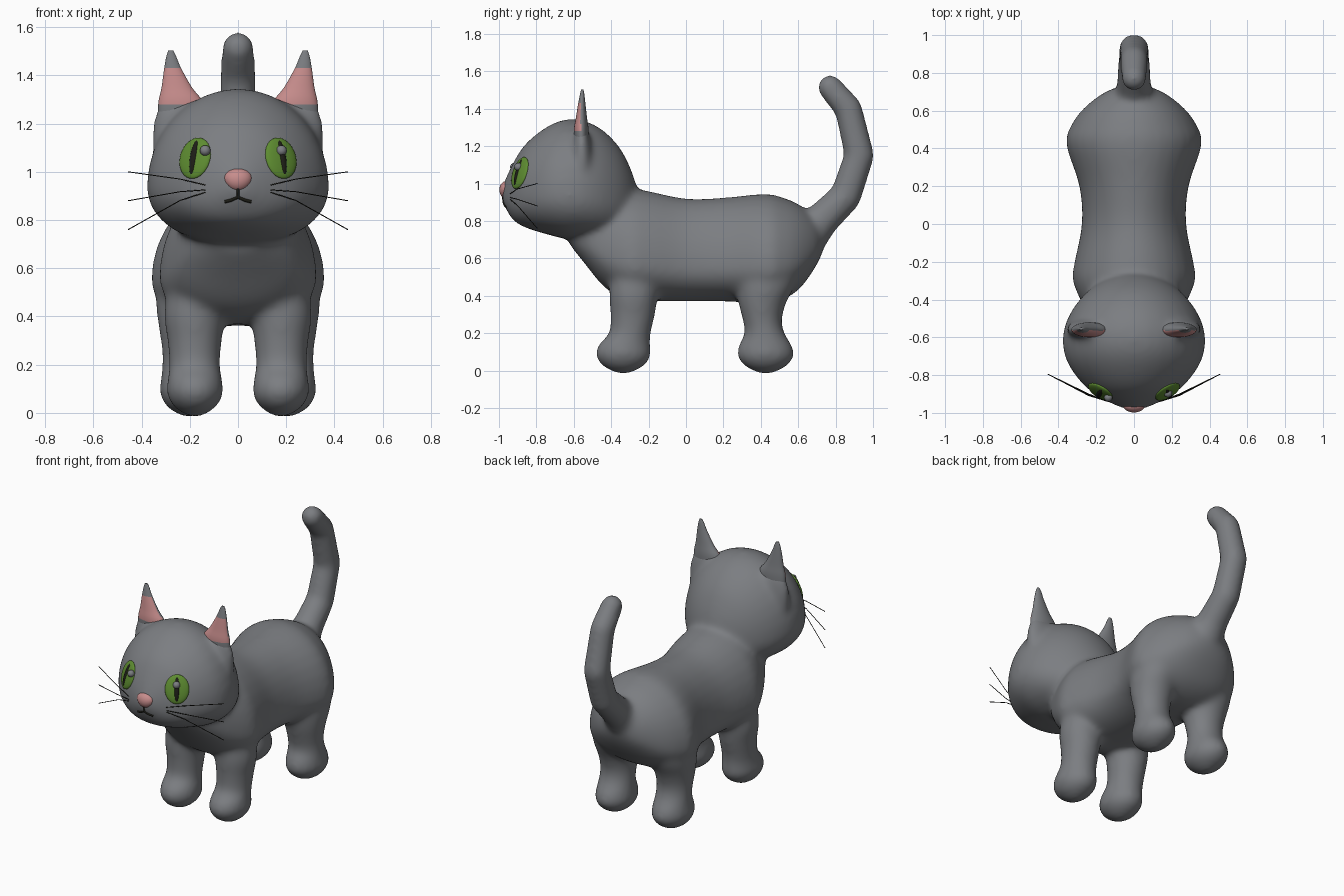
import bpy, bmesh
from math import sin, cos, pi, copysign
from mathutils import Vector, Matrix
from mathutils.bvhtree import BVHTree

if "Cube" in bpy.data.objects:
    bpy.data.objects.remove(bpy.data.objects["Cube"])


def material(name, rgb):
    m = bpy.data.materials.new(name)
    m.use_nodes = True
    m.diffuse_color = (*rgb, 1)
    m.node_tree.nodes["Principled BSDF"].inputs["Base Color"].default_value = (*rgb, 1)
    return m


GREY = material("grey fur", (0.2, 0.208, 0.222))
PINK = material("soft pink", (0.57, 0.265, 0.262))
GREEN = material("eye green", (0.11, 0.26, 0.03))
DARK = material("near black", (0.012, 0.012, 0.008))


def finish(name, bm, *mats):
    bmesh.ops.recalc_face_normals(bm, faces=bm.faces)
    for f in bm.faces:
        f.smooth = True
    mesh = bpy.data.meshes.new(name)
    bm.to_mesh(mesh)
    bm.free()
    for m in mats:
        mesh.materials.append(m)
    ob = bpy.data.objects.new(name, mesh)
    bpy.context.collection.objects.link(ob)
    return ob


def refine(rows, steps=4):
    """Catmull-Rom interpolation between rows of numbers."""
    rows = [Vector(r) for r in rows]
    out = []
    for i in range(len(rows) - 1):
        a, b = rows[max(i - 1, 0)], rows[i]
        c, d = rows[i + 1], rows[min(i + 2, len(rows) - 1)]
        for k in range(steps):
            t = k / steps
            out.append(b + (c - a) * (t / 2) + (a * 2 - b * 5 + c * 4 - d) * (t * t / 2)
                       + (b * 3 - a - c * 3 + d) * (t ** 3 / 2))
    return out + [rows[-1]]


def skin(bm, rings):
    loops = [[bm.verts.new(p) for p in ring] for ring in rings]
    n = len(loops[0])
    for a, b in zip(loops, loops[1:]):
        for i in range(n):
            bm.faces.new((a[i], a[(i + 1) % n], b[(i + 1) % n], b[i]))
    bm.faces.new(loops[0])
    bm.faces.new(loops[-1])


ANGLES = [2 * pi * i / 32 for i in range(32)]


def lengthwise(bm, rows, waist, fullness):
    """Loft along y; rows are y, bottom, top, half width."""
    rings = []
    for y, low, high, w in refine(rows):
        mid = low + (high - low) * waist
        ring = []
        for a in ANGLES:
            c, s = cos(a), sin(a)
            power, height = (1, high - mid) if s > 0 else (fullness, mid - low)
            ring.append((w * copysign(abs(c) ** power, c), y, mid + s * height))
        rings.append(ring)
    skin(bm, rings)


def upright(bm, rows, side):
    """Loft along z; rows are z, centre x, centre y, radius x, radius y."""
    skin(bm, [[(side * (x + rx * cos(a)), y + ry * sin(a), z) for a in ANGLES]
              for z, x, y, rx, ry in refine(rows)])


# Fused body: trunk, head, legs, ear roots and tail
bm = bmesh.new()
lengthwise(bm, [(-.62, .67, .82, .11), (-.54, .57, .93, .2), (-.43, .44, .97, .27),
                (-.3, .37, .975, .325), (-.2, .37, .96, .315), (0, .37, .92, .277),
                (.2, .37, .925, .29), (.42, .36, .945, .36), (.52, .38, .925, .335),
                (.61, .44, .885, .27), (.69, .55, .82, .17), (.73, .63, .76, .08)], .32, .9)
lengthwise(bm, [(-.98, .9, .99, .05), (-.93, .81, 1.1, .16), (-.86, .765, 1.21, .26),
                (-.75, .73, 1.3, .345), (-.65, .705, 1.342, .377), (-.55, .7, 1.338, .37),
                (-.45, .7, 1.29, .325), (-.36, .72, 1.2, .25), (-.3, .78, 1.09, .165),
                (-.265, .87, .99, .07)], .36, .85)
FRONT_LEG = [(.6, .18, -.27, .09, .12), (.42, .182, -.28, .125, .13), (.3, .18, -.285, .113, .12),
             (.2, .18, -.3, .106, .112), (.14, .179, -.33, .113, .138), (.08, .178, -.335, .118, .148),
             (.025, .178, -.335, .088, .112), (-.014, .178, -.335, .03, .04)]
HIND_LEG = [(.6, .2, .45, .13, .18), (.45, .205, .425, .135, .155), (.36, .205, .408, .125, .128),
            (.27, .205, .408, .112, .105), (.2, .205, .42, .11, .107), (.14, .205, .424, .115, .14),
            (.08, .205, .426, .12, .153), (.025, .205, .426, .09, .115), (-.014, .205, .426, .03, .04)]
EAR_ROOT = [(.92, .2, -.55, .1, .05), (1.05, .215, -.555, .135, .062), (1.17, .226, -.557, .132, .058),
            (1.25, .235, -.558, .108, .043), (1.29, .24, -.558, .085, .03)]
for side in (-1, 1):
    for rows in (FRONT_LEG, HIND_LEG, EAR_ROOT):
        upright(bm, rows, side)
TAIL = [(.62, .7, .125), (.72, .8, .094), (.853, .93, .085), (.927, 1.15, .081),
        (.868, 1.4, .075), (.77, 1.515, .068)]
for (y0, z0, r0), (y1, z1, r1) in zip(TAIL, TAIL[1:]):
    for k in range(13):
        t = k / 12
        spot = Matrix.Translation((0, y0 + (y1 - y0) * t, z0 + (z1 - z0) * t))
        bmesh.ops.create_uvsphere(bm, u_segments=20, v_segments=12,
                                  radius=r0 + (r1 - r0) * t, matrix=spot)
body = finish("body", bm, GREY)
remesh = body.modifiers.new("fuse", "REMESH")
remesh.mode = "VOXEL"
remesh.voxel_size = .014
remesh.use_smooth_shade = True
soften = body.modifiers.new("soften", "SMOOTH")
soften.factor = .5
soften.iterations = 28
bpy.context.view_layer.update()
graph = bpy.context.evaluated_depsgraph_get()
fused = bpy.data.meshes.new_from_object(body.evaluated_get(graph))
body.modifiers.clear()
body.data = fused
surface = BVHTree.FromPolygons([v.co for v in fused.vertices],
                               [p.vertices[:] for p in fused.polygons])


def on_face(x, z):
    """Point and normal on the front of the head."""
    hit, normal, _, _ = surface.ray_cast(Vector((x, -2, z)), Vector((0, 1, 0)))
    return hit, normal


def blob(name, centre, radii, mat, facing=Vector((0, -1, 0))):
    bm = bmesh.new()
    bmesh.ops.create_uvsphere(bm, u_segments=32, v_segments=16, radius=1)
    turn = facing.to_track_quat("-Y", "Z").to_matrix().to_4x4()
    bm.transform(Matrix.Translation(centre) @ turn @ Matrix.Diagonal((*radii, 1)))
    return finish(name, bm, mat)


def strand(name, points, radius, mat):
    curve = bpy.data.curves.new(name, "CURVE")
    curve.dimensions = "3D"
    curve.bevel_depth = radius
    curve.bevel_resolution = 1
    curve.use_fill_caps = True
    line = curve.splines.new("POLY")
    line.points.add(len(points) - 1)
    for p, co in zip(line.points, points):
        p.co = (*co, 1)
    curve.materials.append(mat)
    ob = bpy.data.objects.new(name, curve)
    bpy.context.collection.objects.link(ob)


EAR = [(1.17, .232, -.557, .1, .035), (1.28, .236, -.56, .095, .04), (1.35, .254, -.559, .063, .03),
       (1.43, .271, -.557, .035, .019), (1.48, .277, -.555, .02, .011), (1.503, .279, -.555, .01, .006)]
WHISKERS = [(.945, .978, 1.0), (.925, .915, .88), (.915, .87, .76)]
for side, label in ((1, "left"), (-1, "right")):
    # Ears with pink inner faces
    bm = bmesh.new()
    upright(bm, EAR, side)
    for f in bm.faces:
        c = f.calc_center_median()
        if 1.27 < c.z < 1.43 and c.y < -.563:
            f.material_index = 1
    finish(label + "_ear", bm, GREY, PINK)
    # Eyes with slit pupils and a small bead
    spot, normal = on_face(side * .18, 1.058)
    blob(label + "_eye", spot - normal * .005, (.073, .02, .089), GREEN, normal)
    blob(label + "_pupil", spot, (.019, .021, .077), DARK, normal)
    bead, _ = on_face(.18 if side > 0 else -.136, 1.088)
    blob(label + "_eye_bead", bead + Vector((0, -.016, 0)), (.022, .022, .022), GREY)
    # Whiskers
    for i, (za, zb, zc) in enumerate(WHISKERS):
        root, _ = on_face(side * .135, za)
        mid, _ = on_face(side * .2, zb)
        strand(f"{label}_whisker_{i + 1}",
               [root, (side * .24, min(mid.y, -.895) - .005, (za + zb * 3) / 4),
                (side * .456, -.795, zc)], .0022, DARK)
    # Mouth
    path = [(0, .935), (0, .895), (side * .03, .882), (side * .055, .876)]
    strand(label + "_mouth_line", [on_face(x, z)[0] for x, z in path], .007, DARK)

# Nose, tapering towards the mouth
nose = blob("nose", (0, -.958, .966), (.058, .04, .048), PINK)
for v in nose.data.vertices:
    v.co.x *= 1 + (v.co.z - .966) * 3
